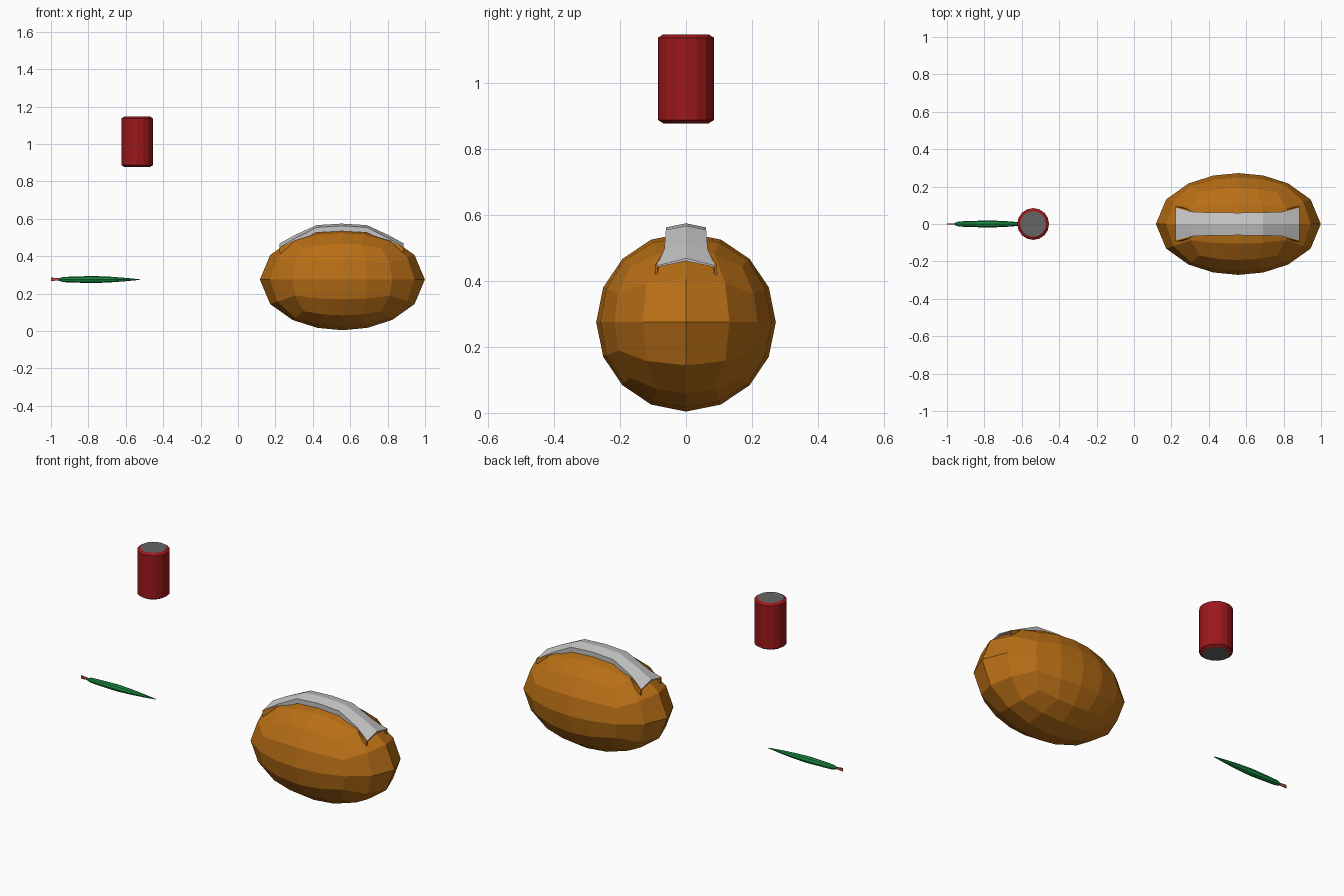
import bpy, bmesh, math
from mathutils import Vector

if "Cube" in bpy.data.objects:
    bpy.data.objects.remove(bpy.data.objects["Cube"])


def material(name, rgb):
    m = bpy.data.materials.new(name)
    m.diffuse_color = (*rgb, 1)
    m.use_nodes = True
    m.node_tree.nodes["Principled BSDF"].inputs["Base Color"].default_value = m.diffuse_color
    return m


BROWN = material("brown", (0.48, 0.158, 0.008))
SILVER = material("silver", (0.58, 0.58, 0.58))
RED = material("red", (0.33, 0.009, 0.011))
GREY = material("dark grey", (0.13, 0.13, 0.13))
GREEN = material("green", (0.01, 0.25, 0.055))
PINK = material("dull red", (0.4, 0.06, 0.05))


def finish(bm, name, *mats):
    bmesh.ops.recalc_face_normals(bm, faces=bm.faces)
    me = bpy.data.meshes.new(name)
    bm.to_mesh(me)
    bm.free()
    for m in mats:
        me.materials.append(m)
    ob = bpy.data.objects.new(name, me)
    bpy.context.collection.objects.link(ob)
    return ob


def loft(bm, rings):
    """Skin closed rings of points and cap both ends."""
    vs = [[bm.verts.new(p) for p in r] for r in rings]
    n = len(vs[0])
    for a, b in zip(vs, vs[1:]):
        for i in range(n):
            j = (i + 1) % n
            bm.faces.new((a[i], a[j], b[j], b[i]))
    bm.faces.new(vs[0])
    bm.faces.new(vs[-1])


# Faceted body: a gridded cube projected onto an ellipsoid lying along x
CX, CZ = 0.558, 0.275
bm = bmesh.new()
bmesh.ops.create_cube(bm, size=2)
bmesh.ops.subdivide_edges(bm, edges=bm.edges[:], cuts=3, use_grid_fill=True)


def pull(c):
    return math.copysign(0.42, c) if 0.3 < abs(c) < 0.7 else c


for v in bm.verts:
    d = Vector((pull(v.co.x) * 0.76, pull(v.co.y), pull(v.co.z))).normalized()
    v.co = (CX + d.x * 0.441, d.y * 0.272, CZ + d.z * 0.271)
finish(bm, "body", BROWN)

# Arched silver band over the top, flaring and thinning at its ends
BX = 0.554
half = [(0.332, 0.088, 0.468, 0.022, 0.004), (0.25, 0.066, 0.513, 0.018, 0.024),
        (0.135, 0.061, 0.566, 0.012, 0.028), (0, 0.06, 0.574, 0.012, 0.028)]
stations = [(-d, *rest) for d, *rest in half]
stations += [tuple(h) for h in reversed(half[:-1])]
rings = []
for d, w, z, s, t in stations:
    x = BX + d
    rings.append([(x, -w, z - s), (x, 0, z), (x, w, z - s),
                  (x, w * 0.98, z - s - t), (x, 0, z - t - 0.004),
                  (x, -w * 0.98, z - s - t)])
bm = bmesh.new()
loft(bm, rings)
finish(bm, "top_band", SILVER)

# Thin brown lugs beside and below the band's four corners
for sx in (-1, 1):
    for sy in (-1, 1):
        tri = [(0.332, 0.094, 0.447), (0.33, 0.094, 0.403),
               (0.25, 0.085, 0.44), (0.25, 0.072, 0.485)]
        bm = bmesh.new()
        loft(bm, [[(BX + sx * d, sy * (w - t), z) for d, w, z in tri]
                  for t in (0, 0.008)])
        finish(bm, "band_lug", BROWN)


def ring(r, n, place):
    return [place(r * math.cos(math.tau * i / n), r * math.sin(math.tau * i / n))
            for i in range(n)]


# Red can with chamfered rims and grey ends
bm = bmesh.new()
loft(bm, [ring(r, 16, lambda a, b, z=z: (-0.539 + a, b, z)) for r, z in
          [(0.069, 0.877), (0.085, 0.887), (0.085, 1.136), (0.069, 1.146)]])
can = finish(bm, "can", RED, GREY)
for p in can.data.polygons:
    p.material_index = int(abs(p.normal.z) > 0.95)

# Slim green spindle lying along x
bm = bmesh.new()
loft(bm, [ring(r, 8, lambda a, b, x=x: (x, a, CZ + b)) for x, r in
          [(-0.96, 0.006), (-0.935, 0.014), (-0.85, 0.017), (-0.77, 0.019),
           (-0.68, 0.015), (-0.6, 0.009), (-0.527, 0.002)]])
finish(bm, "spindle", GREEN)

# Flat dull red tail on the spindle
bm = bmesh.new()
tail = [(-1.0, 0.267), (-0.95, 0.271), (-0.95, 0.281), (-1.0, 0.286)]
loft(bm, [[(x, y, z) for x, z in tail] for y in (-0.002, 0.002)])
finish(bm, "spindle_tail", PINK)
